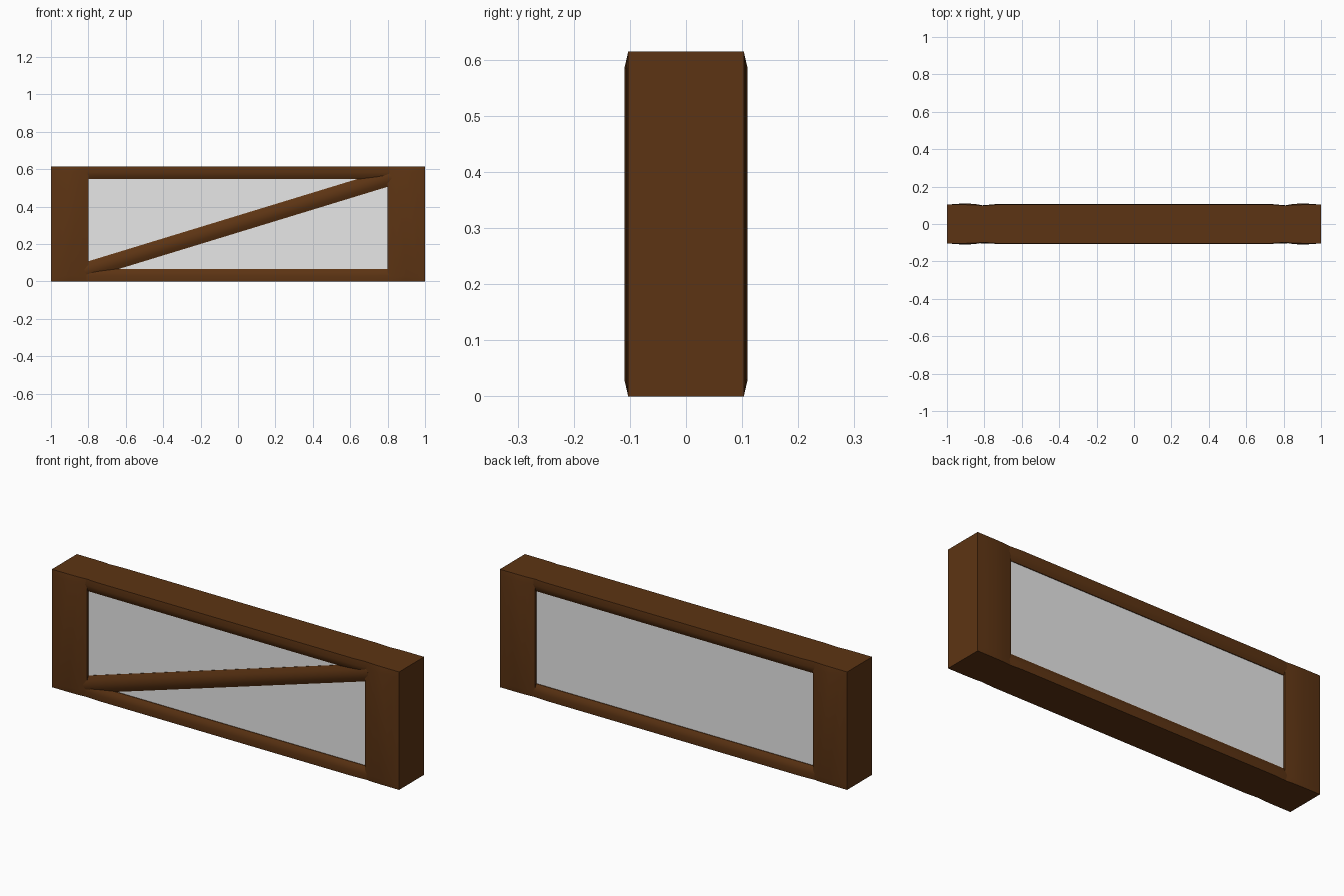
import bpy, bmesh, math
from mathutils import Vector, Matrix

if "Cube" in bpy.data.objects:
    bpy.data.objects.remove(bpy.data.objects["Cube"])


def material(name, rgb):
    m = bpy.data.materials.new(name)
    m.diffuse_color = (*rgb, 1)
    m.use_nodes = True
    m.node_tree.nodes["Principled BSDF"].inputs["Base Color"].default_value = m.diffuse_color
    return m


WOOD = material("dark wood", (0.108, 0.034, 0.0065))
PANE = material("pale grey", (0.8, 0.8, 0.8))
H = 0.614


def loft(name, stations, place, mat, matrix=None):
    """Skin a closed section (a, b) along stations; place maps (t, a, b) to xyz."""
    bm = bmesh.new()
    rings = [[bm.verts.new(place(t, a, b)) for a, b in sec] for t, sec in stations]
    n = len(rings[0])
    for r, s in zip(rings, rings[1:]):
        for i in range(n):
            j = (i + 1) % n
            bm.faces.new((r[i], r[j], s[j], s[i]))
    bm.faces.new(rings[0])
    bm.faces.new(rings[-1])
    if matrix:
        bm.transform(matrix)
    bmesh.ops.recalc_face_normals(bm, faces=bm.faces)
    me = bpy.data.meshes.new(name)
    bm.to_mesh(me)
    bm.free()
    me.materials.append(mat)
    ob = bpy.data.objects.new(name, me)
    bpy.context.collection.objects.link(ob)
    bpy.ops.object.select_all(action='DESELECT')
    ob.select_set(True)
    bpy.context.view_layer.objects.active = ob
    bpy.ops.object.shade_smooth_by_angle(angle=math.radians(35))
    return ob


def two_sided(profile):
    """Front profile (a, depth) mirrored to the back."""
    return [(a, -d) for a, d in profile] + [(a, d) for a, d in reversed(profile)]


# End posts with softly bulging front and back, flattening at top and bottom
full = two_sided([(1.0, 0.103), (0.96, 0.107), (0.90, 0.110), (0.85, 0.107), (0.80, 0.098)])
flat = two_sided([(1.0, 0.103), (0.96, 0.103), (0.90, 0.103), (0.85, 0.102), (0.80, 0.098)])
for side, label in ((-1, "left_post"), (1, "right_post")):
    loft(label, [(0, flat), (0.03, full), (H - 0.03, full), (H, flat)],
         lambda t, a, b: (side * a, b, t), WOOD)

# Bottom and top rails, rounded towards the pane and dipping at the ends
mid = two_sided([(0, 0.103), (0.03, 0.106), (0.05, 0.101), (0.066, 0.090)])
end = two_sided([(0, 0.098), (0.03, 0.100), (0.05, 0.097), (0.066, 0.089)])
for top, label in ((False, "bottom_rail"), (True, "top_rail")):
    loft(label, [(-0.81, end), (-0.74, mid), (0.74, mid), (0.81, end)],
         lambda t, a, b: (t, b, H - a if top else a), WOOD)

# Diagonal brace on the front only
w = 0.0435
brace = [(-w, -0.07), (-w, -0.088), (-w * 0.5, -0.099), (0, -0.103),
         (w * 0.5, -0.099), (w, -0.088), (w, -0.07)]
L = 0.82 / math.cos(math.radians(17))
turn = Matrix.Translation(Vector((0, 0, H / 2))) @ Matrix.Rotation(math.radians(-17), 4, 'Y')
loft("diagonal_brace", [(-L, brace), (L, brace)], lambda t, a, b: (t, b, a), WOOD, turn)

# Grey infill panel
panel = [(0.04, -0.086), (H - 0.04, -0.086), (H - 0.04, 0.086), (0.04, 0.086)]
loft("infill_panel", [(-0.83, panel), (0.83, panel)], lambda t, a, b: (t, b, a), PANE)
